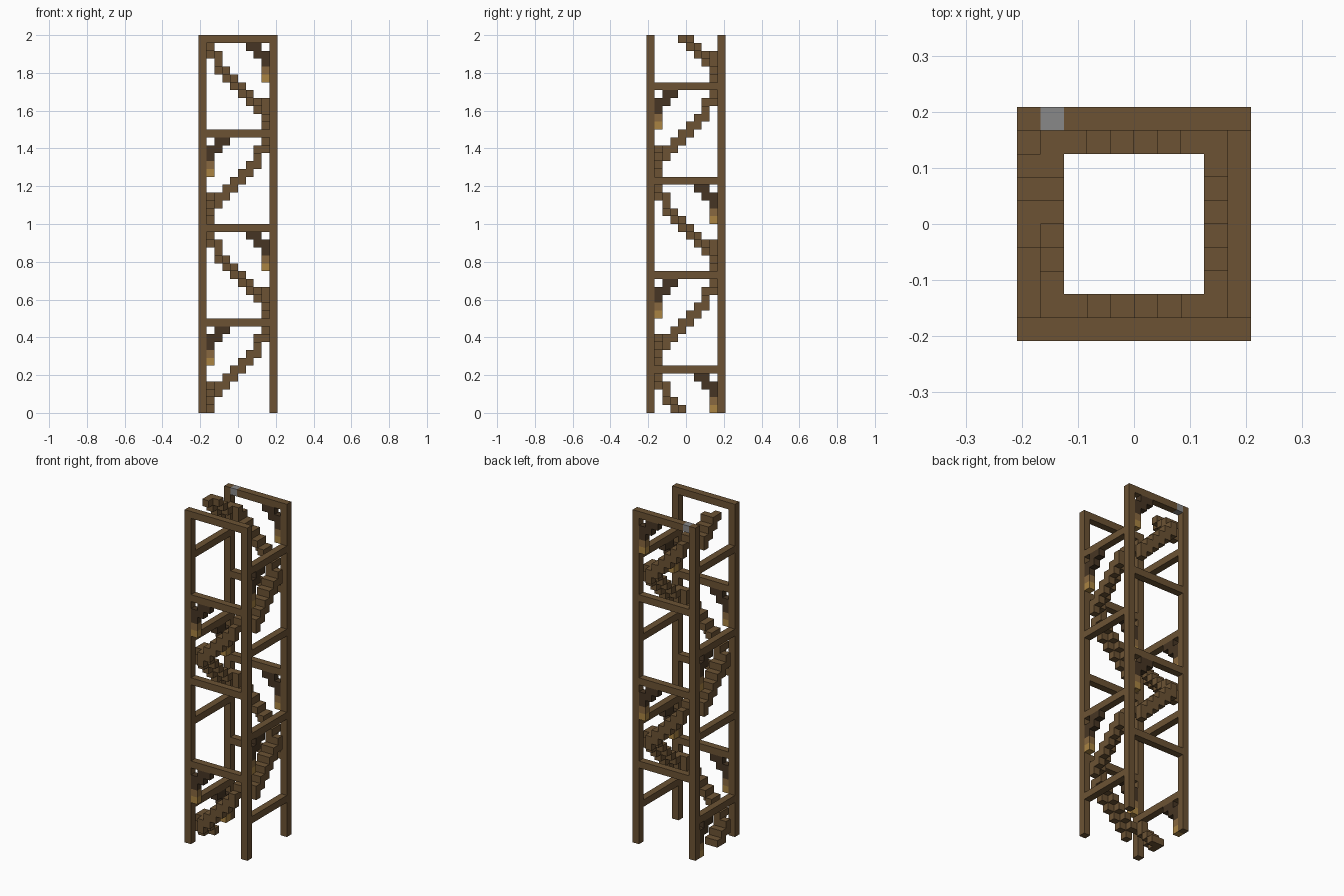
import bpy
import bmesh
from mathutils import Matrix, Vector

cube = bpy.data.objects.get("Cube")
if cube:
    bpy.data.objects.remove(cube, do_unlink=True)

UNIT = 1 / 24      # edge of one block
TOP = 48           # tower height in blocks
SIDE = 10          # tower width in blocks


def material(name, rgb):
    mat = bpy.data.materials.new(name)
    mat.use_nodes = True
    mat.diffuse_color = (*rgb, 1)
    mat.node_tree.nodes["Principled BSDF"].inputs["Base Color"].default_value = (*rgb, 1)
    return mat


wood = material("brown wood", (0.15, 0.086, 0.034))
dark_wood = material("dark wood", (0.062, 0.036, 0.017))
amber = material("amber brown", (0.25, 0.14, 0.05))
gold = material("gold", (0.40, 0.23, 0.055))
grey = material("grey stone", (0.25, 0.25, 0.25))


class Part:
    """A mesh made of block runs placed on one of the four faces."""

    def __init__(self, name, mat):
        self.name, self.mat, self.bm = name, mat, bmesh.new()

    def run(self, face, along, depth, height):
        # each range is (first block, last block); face 0 is the front
        low = max(height[0], 0)
        high = min(height[1] + 1, TOP)
        if high <= low:
            return
        lo = Vector((along[0] - SIDE / 2, depth[0] - SIDE / 2, low))
        hi = Vector((along[1] + 1 - SIDE / 2, depth[1] + 1 - SIDE / 2, high))
        turn = Matrix.Rotation(face % 4 * 1.5707963, 4, 'Z')
        place = (Matrix.Scale(UNIT, 4) @ turn @ Matrix.Translation((lo + hi) / 2)
                 @ Matrix.Diagonal((*(hi - lo), 1)))
        bmesh.ops.create_cube(self.bm, size=1, matrix=place)

    def finish(self):
        mesh = bpy.data.meshes.new(self.name)
        self.bm.to_mesh(mesh)
        self.bm.free()
        mesh.materials.append(self.mat)
        bpy.context.collection.objects.link(bpy.data.objects.new(self.name, mesh))


posts = Part("corner_posts", wood)
beams = Part("cross_beams", wood)
stairs = Part("spiral_stairs", wood)
braces = Part("corner_braces", dark_wood)
lamp_tops = Part("lamp_tops", amber)
lamps = Part("lamps", gold)
marker = Part("top_marker_block", grey)

OUTER, INNER, BOTH = (0, 0), (1, 1), (0, 1)

# Frame: posts at the corners, beams alternating between opposite face pairs
for face in range(4):
    posts.run(face, (0, 0), OUTER, (0, TOP - 1))
    for level in range(5 if face % 2 else 11, TOP, 12):
        marked = face == 2 and level == TOP - 1
        beams.run(face, (1, 7 if marked else 8), OUTER, (level, level))
marker.run(2, (8, 8), OUTER, (TOP - 1, TOP - 1))

# Climbing flights, each a quarter turn and six blocks above the last
for flight in range(-1, 8):
    base = 6 * flight
    stairs.run(flight, (1, 1), INNER, (base + 3, base + 3))
    for step in range(2, 8):
        z = base + step + 1
        stairs.run(flight, (step, step), BOTH, (z, z))
        stairs.run(flight, (step, step), OUTER, (z - 1, z - 1))
    stairs.run(flight, (7, 7), INNER, (base + 9, base + 9))

    # Brace and hanging lamp under the beam, above the flight's start
    braces.run(flight, (2, 3), OUTER, (base + 10, base + 10))
    braces.run(flight, (1, 2), OUTER, (base + 9, base + 9))
    braces.run(flight, (1, 1), OUTER, (base + 8, base + 8))
    lamp_tops.run(flight, (1, 1), OUTER, (base + 7, base + 7))
    lamps.run(flight, (1, 1), OUTER, (base + 6, base + 6))

for part in (posts, beams, stairs, braces, lamp_tops, lamps, marker):
    part.finish()
